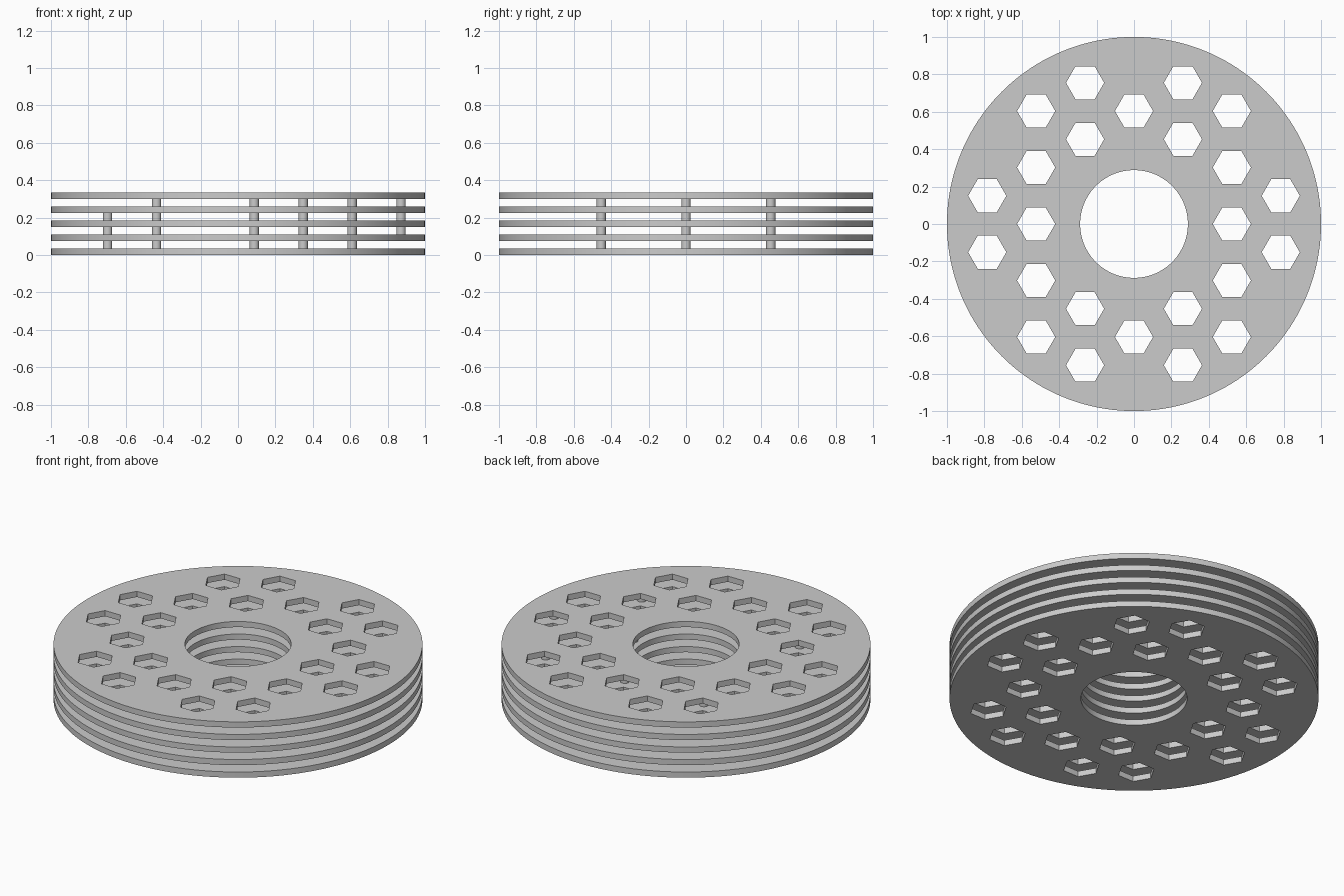
import bpy
import bmesh
from math import pi, cos, sin, sqrt, hypot, radians

cube = bpy.data.objects.get("Cube")
if cube:
    bpy.data.objects.remove(cube)

THICK, PITCH, LAYERS = 0.034, 0.075, 5
BORE, HEX_R = 0.288, 0.102
CELL = 0.302                 # spacing of the hexagon lattice
COL = CELL * sqrt(3) / 2     # distance between lattice columns

grey = bpy.data.materials.new("light_grey")
grey.use_nodes = True
grey.diffuse_color = (0.6, 0.6, 0.6, 1)
grey.node_tree.nodes["Principled BSDF"].inputs["Base Color"].default_value = (0.6, 0.6, 0.6, 1)


def add_loop(bm, cx, cy, radius, sides):
    verts = [bm.verts.new((cx + radius * cos(2 * pi * i / sides),
                           cy + radius * sin(2 * pi * i / sides), 0))
             for i in range(sides)]
    return [bm.edges.new((v, verts[i - 1])) for i, v in enumerate(verts)]


def smooth(obj):
    bpy.ops.object.select_all(action='DESELECT')
    obj.select_set(True)
    bpy.context.view_layer.objects.active = obj
    bpy.ops.object.shade_smooth_by_angle(angle=radians(30))


# Perforated disc outline: rim, bore and a ring of hexagonal holes
bm = bmesh.new()
edges = add_loop(bm, 0, 0, 1, 160) + add_loop(bm, 0, 0, BORE, 96)
for col in range(-3, 4):
    for row in range(-3, 4):
        x, y = col * COL, (row + (col % 2) / 2) * CELL
        if 0.45 < hypot(x, y) < 0.85:
            edges += add_loop(bm, x, y, HEX_R, 6)
bmesh.ops.triangle_fill(bm, edges=edges, use_beauty=True, normal=(0, 0, 1))
solid = bmesh.ops.extrude_face_region(bm, geom=bm.faces[:], use_keep_orig=True)
top = [g for g in solid["geom"] if isinstance(g, bmesh.types.BMVert)]
bmesh.ops.translate(bm, verts=top, vec=(0, 0, THICK))
bmesh.ops.recalc_face_normals(bm, faces=bm.faces[:])
disc_mesh = bpy.data.meshes.new("perforated_disc")
bm.to_mesh(disc_mesh)
bm.free()
disc_mesh.materials.append(grey)

for layer in range(LAYERS):
    disc = bpy.data.objects.new(f"disc_{layer + 1}", disc_mesh)
    disc.location.z = layer * PITCH
    bpy.context.collection.objects.link(disc)
    if layer == 0:
        smooth(disc)


# Round spacer pins standing between one disc and another
def pin(name, x, y, low, high):
    z0, z1 = low * PITCH + THICK, high * PITCH
    bpy.ops.mesh.primitive_cylinder_add(vertices=24, radius=0.025, depth=z1 - z0,
                                        location=(x, y, (z0 + z1) / 2))
    obj = bpy.context.object
    obj.name = name
    obj.data.materials.append(grey)
    smooth(obj)


for gap in range(LAYERS - 1):
    for i in (-1, 0, 1):
        x = COL / 3 + 2 * COL * i
        pin(f"back_pin_{i + 2}_{gap + 1}", x, 1.5 * CELL, gap, gap + 1)
        pin(f"front_pin_{i + 2}_{gap + 1}", x, -1.5 * CELL, gap, gap + 1)
    pin(f"inner_pin_{gap + 1}", COL * 4 / 3, 0, gap, gap + 1)
    if gap > 0:
        pin(f"left_pin_{gap + 1}", COL * 10 / 3, 0, gap, gap + 1)
    if gap < LAYERS - 2:
        pin(f"right_pin_{gap + 1}", -COL * 8 / 3, 0, gap, gap + 1)
